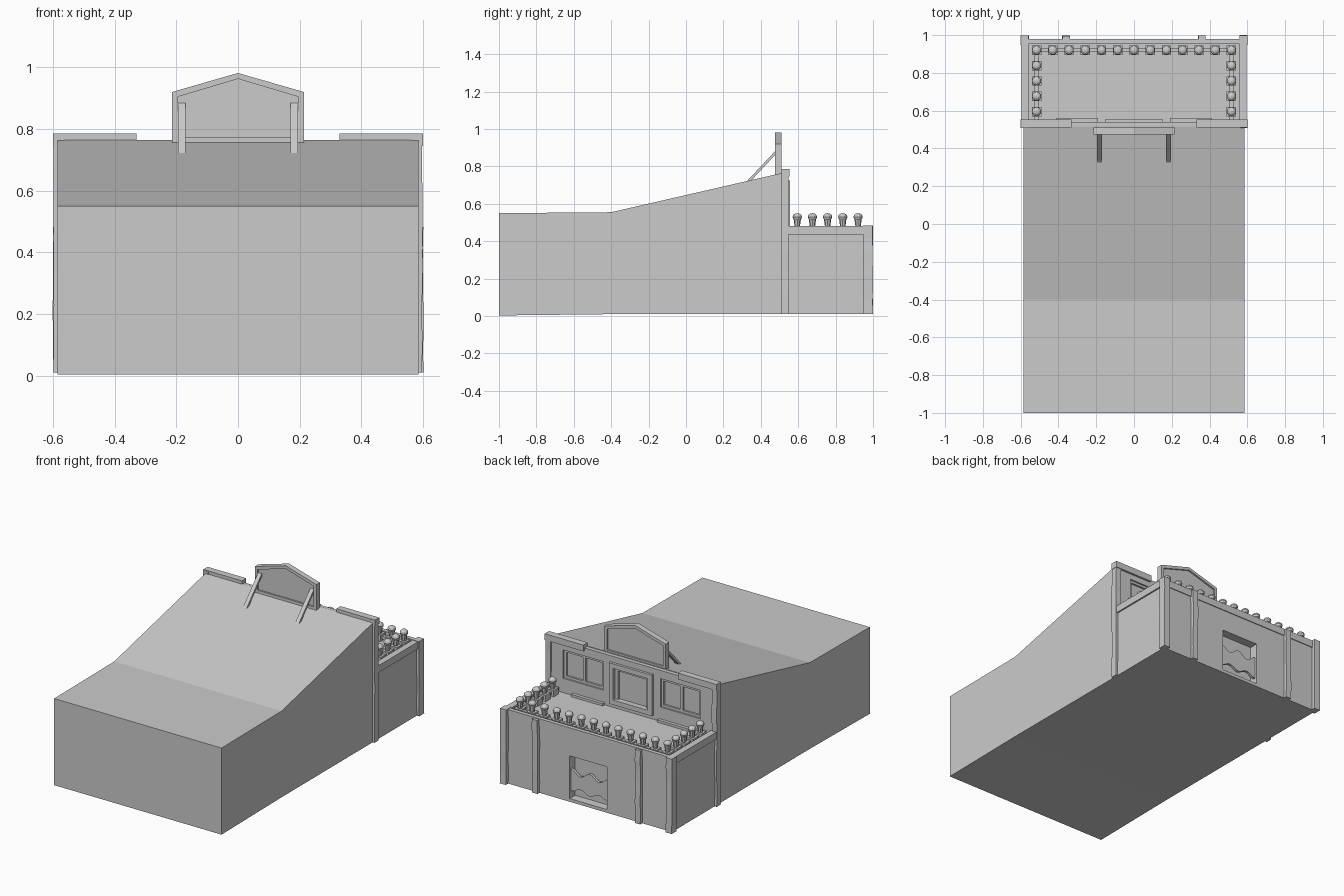
import bpy, bmesh, math, random
from mathutils import Vector

if "Cube" in bpy.data.objects:
    bpy.data.objects.remove(bpy.data.objects["Cube"])

random.seed(4)


def link(name, bm):
    bmesh.ops.recalc_face_normals(bm, faces=bm.faces[:])
    me = bpy.data.meshes.new(name)
    bm.to_mesh(me)
    bm.free()
    ob = bpy.data.objects.new(name, me)
    bpy.context.collection.objects.link(ob)
    return ob


def add_box(bm, x, y, z):
    vs = bmesh.ops.create_cube(bm, size=1)["verts"]
    for v in vs:
        v.co = Vector([(r[0] + r[1]) / 2 + c * (r[1] - r[0]) for c, r in zip(v.co, (x, y, z))])


def boxes(name, *ranges):
    bm = bmesh.new()
    for r in ranges:
        add_box(bm, *r)
    return link(name, bm)


def both(x, y, z):
    """A box range and its mirror image in x."""
    return [(x, y, z), ((-x[1], -x[0]), y, z)]


def prism(name, pts, a, b, axis="y"):
    """Extrude an outline of (u, z) points from a to b along an axis."""
    bm = bmesh.new()
    put = (lambda u, z, t: (u, t, z)) if axis == "y" else (lambda u, z, t: (t, u, z))
    f = bm.faces.new([bm.verts.new(put(u, z, a)) for u, z in pts])
    ext = bmesh.ops.extrude_face_region(bm, geom=[f])["geom"]
    for v in ext:
        if isinstance(v, bmesh.types.BMVert):
            v.co["xyz".index(axis)] = b
    return link(name, bm)


def timber(name, x, y, z, n=7, amount=0.003):
    """Upright pair of posts with slightly uneven, hand-cut sides."""
    bm = bmesh.new()
    for r in both(x, y, z):
        rings = []
        for i in range(n + 1):
            h = z[0] + (z[1] - z[0]) * i / n
            dx, dy = [random.uniform(-amount, 0) for _ in range(2)]
            s = 1 if r[0][0] > 0 else -1
            rings.append([bm.verts.new((px + dx * s, py + dy, h)) for px, py in
                          ((r[0][0], y[0]), (r[0][1], y[0]), (r[0][1], y[1]), (r[0][0], y[1]))])
        for lo, hi in zip(rings, rings[1:]):
            for k in range(4):
                bm.faces.new((lo[k], lo[k - 3], hi[k - 3], hi[k]))
        bm.faces.new(rings[0])
        bm.faces.new(rings[-1])
    return link(name, bm)


def cut(ob, name, *ranges):
    c = boxes(name, *ranges)
    c.hide_render = True
    c.hide_set(True)
    m = ob.modifiers.new(name, "BOOLEAN")
    m.operation, m.object, m.solver = "DIFFERENCE", c, "EXACT"


# Long hall with sloping roof
prism("main_hall", [(-1, 0.003), (-1, 0.55), (-0.4, 0.555), (0.515, 0.765), (0.515, 0.01), (-0.4, 0.01)],
      -0.585, 0.585, "x")

# Tall facade wall with recessed windows
wall = boxes("facade_wall", ((-0.588, 0.588), (0.51, 0.54), (0.01, 0.762)))
cut(wall, "window_recess_cutter", *both((0.20, 0.48), (0.53, 0.56), (0.53, 0.71)))
cut(wall, "window_pane_cutter", *both((0.215, 0.33), (0.518, 0.56), (0.545, 0.695)),
    *both((0.35, 0.465), (0.518, 0.56), (0.545, 0.695)))
cut(wall, "upper_door_cutter", ((-0.12, 0.12), (0.52, 0.56), (0.495, 0.695)))
boxes("window_benches", *both((0.19, 0.41), (0.535, 0.56), (0.43, 0.455)))
timber("facade_posts", (0.565, 0.6), (0.51, 0.55), (0.01, 0.78))
boxes("facade_coping", *both((0.33, 0.6), (0.51, 0.553), (0.745, 0.785)))

# Upper doorway frame with inner trim
boxes("upper_door_frame",
      *both((0.12, 0.15), (0.53, 0.556), (0.465, 0.724)),
      ((-0.12, 0.12), (0.53, 0.556), (0.694, 0.724)),
      ((-0.12, 0.12), (0.53, 0.556), (0.465, 0.495)),
      *both((0.1, 0.121), (0.515, 0.535), (0.495, 0.695)),
      ((-0.1, 0.1), (0.515, 0.535), (0.675, 0.695)))

# Gabled sign board: raised border around a thin panel
outer = [(-0.215, 0.757), (0.215, 0.757), (0.215, 0.92), (0, 0.982), (-0.215, 0.92)]
inner = [(-0.195, 0.775), (0.195, 0.775), (0.195, 0.905), (0, 0.963), (-0.195, 0.905)]
bm = bmesh.new()
loops = [[bm.verts.new((x, y, z)) for x, z in p]
         for p, y in ((outer, 0.475), (inner, 0.475), (inner, 0.51), (outer, 0.51))]
for i in range(4):
    a, b = loops[i], loops[(i + 1) % 4]
    for k in range(5):
        bm.faces.new((a[k], a[k - 4], b[k - 4], b[k]))
link("sign_border", bm)
prism("sign_panel", inner, 0.485, 0.5)

# Sloping struts that hold the sign
for side, x in (("left", -0.195), ("right", 0.17)):
    prism("sign_strut_" + side, [(0.32, 0.715), (0.34, 0.715), (0.48, 0.865), (0.48, 0.885)],
          x, x + 0.025, "x")

# Lower porch block with doorway
porch = boxes("porch_block", ((-0.585, 0.585), (0.54, 0.975), (0.01, 0.44)))
cut(porch, "doorway_cutter", ((-0.13, 0.13), (0.92, 1.0), (0.03, 0.30)))
boxes("parapet",
      ((-0.585, 0.585), (0.955, 0.98), (0.435, 0.48)),
      *both((0.555, 0.595), (0.545, 0.98), (0.435, 0.48)))
timber("porch_corner_posts", (0.56, 0.602), (0.95, 1.0), (0.01, 0.483))
timber("porch_pilasters", (0.342, 0.38), (0.965, 0.998), (0.01, 0.475))

# Swing doors with wavy top and bottom edges
N = 16
top, low = [], []
for i in range(N + 1):
    x = -0.13 + 0.26 * i / N
    w = 0.018 * math.cos(x / 0.13 * 2 * math.pi)
    top.append((x, 0.195 + w))
    low.append((x, 0.085 - w * 0.7))
prism("swing_doors", low + top[::-1], 0.945, 0.962)

# Balcony posts with square bases, flared necks and round knobs
spots = [(-0.516 + 1.032 * i / 12, 0.92) for i in range(13)]
spots += [(s * 0.516, 0.595 + 0.081 * i) for s in (-1, 1) for i in range(4)]
bm = bmesh.new()
knobs = bmesh.new()
for x, y in spots:
    add_box(bm, (x - 0.025, x + 0.025), (y - 0.025, y + 0.025), (0.435, 0.48))
    neck = bmesh.ops.create_cone(bm, cap_ends=True, segments=8, radius1=0.014, radius2=0.02, depth=0.045)
    bmesh.ops.translate(bm, vec=(x, y, 0.5), verts=neck["verts"])
    ball = bmesh.ops.create_uvsphere(knobs, u_segments=10, v_segments=6, radius=0.025)
    bmesh.ops.scale(knobs, vec=(1, 1, 0.8), verts=ball["verts"])
    bmesh.ops.translate(knobs, vec=(x, y, 0.53), verts=ball["verts"])
link("balcony_posts", bm)
link("balcony_knobs", knobs)
boxes("balcony_rails",
      ((-0.516, 0.516), (0.91, 0.93), (0.45, 0.47)),
      *both((0.506, 0.526), (0.545, 0.92), (0.45, 0.47)))
